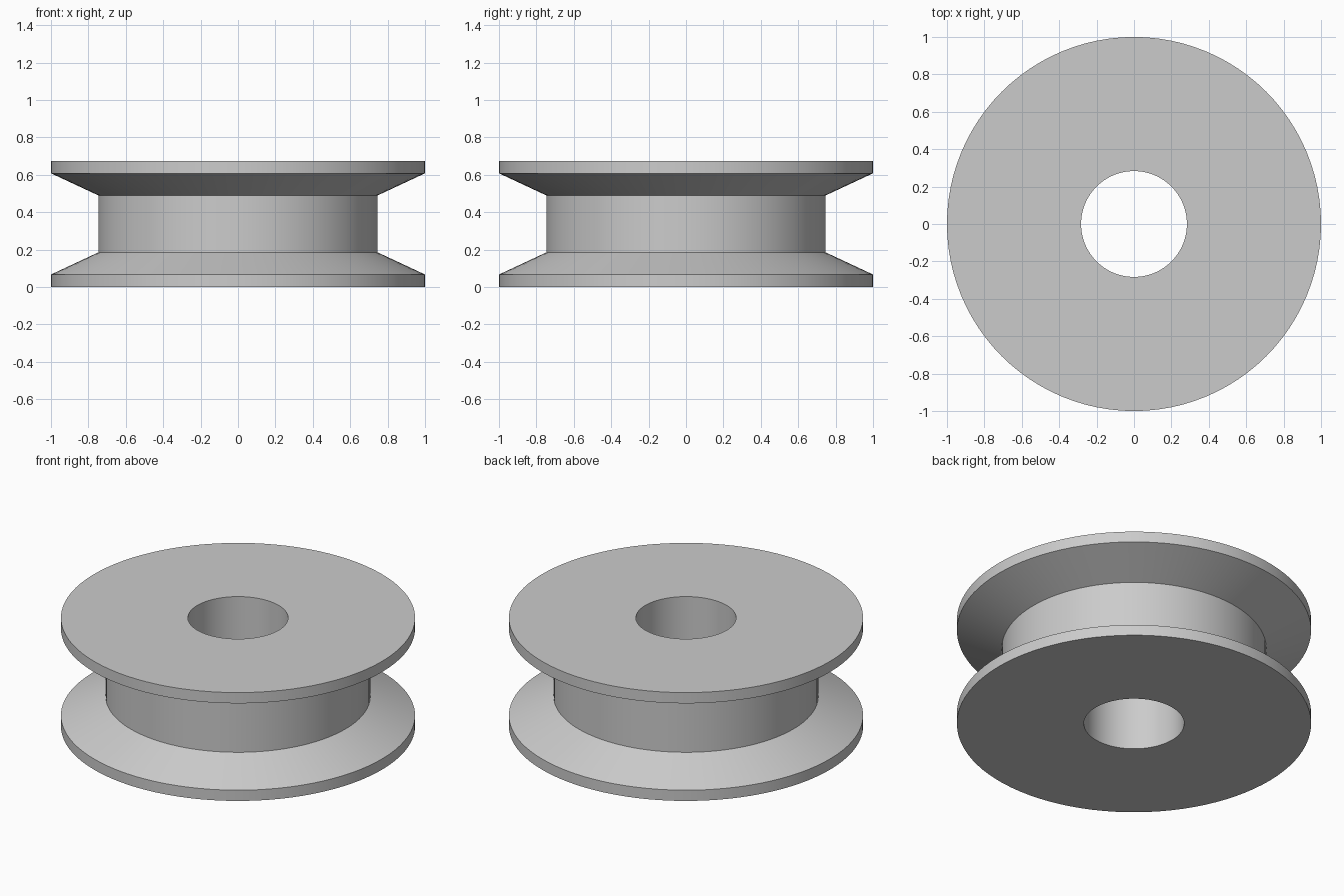
import bpy, bmesh, math

if "Cube" in bpy.data.objects:
    bpy.data.objects.remove(bpy.data.objects["Cube"])

SEGMENTS = 96
HEIGHT = 0.675

# Lower half of the closed cross-section (radius, z), mirrored for the upper half
lower = [(0.283, 0.0), (1.0, 0.0), (1.0, 0.067), (0.747, 0.185)]
profile = lower + [(r, HEIGHT - z) for r, z in reversed(lower)]

# Spin the cross-section into a grooved wheel with a centre bore
bm = bmesh.new()
rings = []
for i in range(SEGMENTS):
    a = 2 * math.pi * i / SEGMENTS
    rings.append([bm.verts.new((r * math.cos(a), r * math.sin(a), z)) for r, z in profile])
n = len(profile)
for i in range(SEGMENTS):
    here, there = rings[i], rings[(i + 1) % SEGMENTS]
    for j in range(n):
        k = (j + 1) % n
        bm.faces.new((here[j], there[j], there[k], here[k]))
bmesh.ops.recalc_face_normals(bm, faces=bm.faces)

mesh = bpy.data.meshes.new("grooved_wheel")
bm.to_mesh(mesh)
bm.free()
wheel = bpy.data.objects.new("grooved_wheel", mesh)
bpy.context.collection.objects.link(wheel)

# Plain grey finish
grey = bpy.data.materials.new("light grey")
grey.diffuse_color = (0.6, 0.6, 0.6, 1.0)
grey.use_nodes = True
grey.node_tree.nodes["Principled BSDF"].inputs["Base Color"].default_value = grey.diffuse_color
mesh.materials.append(grey)

# Smooth round walls, crisp rims
bpy.context.view_layer.objects.active = wheel
wheel.select_set(True)
bpy.ops.object.shade_smooth_by_angle(angle=math.radians(20))
